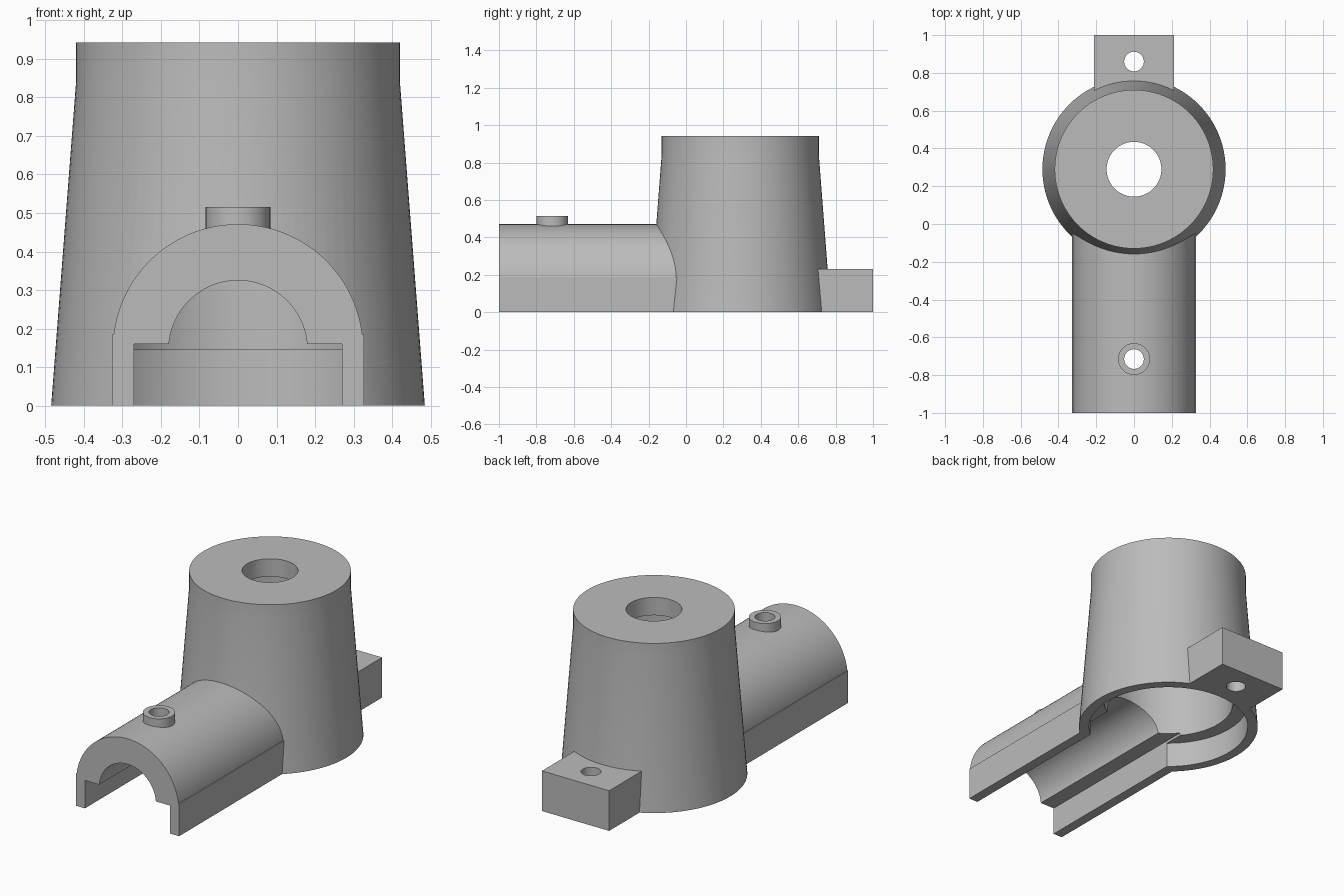
import bpy, bmesh, math

if "Cube" in bpy.data.objects:
    bpy.data.objects.remove(bpy.data.objects["Cube"])

TOWER_Y = 0.29
grey = bpy.data.materials.new("plain_grey")
grey.diffuse_color = (0.5, 0.5, 0.5, 1)
grey.use_nodes = True
grey.node_tree.nodes["Principled BSDF"].inputs["Base Color"].default_value = grey.diffuse_color


def add_object(name, bm):
    bmesh.ops.recalc_face_normals(bm, faces=bm.faces)
    me = bpy.data.meshes.new(name)
    bm.to_mesh(me)
    bm.free()
    ob = bpy.data.objects.new(name, me)
    bpy.context.collection.objects.link(ob)
    me.materials.append(grey)
    return ob


def lathe(name, profile, y, n=96):
    """Closed solid turned about a vertical axis from (radius, z) points."""
    bm = bmesh.new()
    rings = [[bm.verts.new((r * math.cos(2 * math.pi * i / n),
                            y + r * math.sin(2 * math.pi * i / n), z))
              for i in range(n)] for r, z in profile]
    for a, b in zip(rings, rings[1:]):
        for i in range(n):
            j = (i + 1) % n
            bm.faces.new((a[i], a[j], b[j], b[i]))
    bm.faces.new(rings[0])
    bm.faces.new(rings[-1])
    return add_object(name, bm)


def extrude_y(name, outline, y0, y1):
    """Closed solid from an (x, z) outline pushed along y."""
    bm = bmesh.new()
    a = [bm.verts.new((x, y0, z)) for x, z in outline]
    b = [bm.verts.new((x, y1, z)) for x, z in outline]
    bm.faces.new(a)
    bm.faces.new(b)
    for i in range(len(a)):
        j = (i + 1) % len(a)
        bm.faces.new((a[i], a[j], b[j], b[i]))
    return add_object(name, bm)


def arch(half_w, z_side, r, zc, n=64):
    """Upright sides of half width half_w, topped by a round arch."""
    a0 = math.asin((z_side - zc) / r)
    arc = [(r * math.cos(t), zc + r * math.sin(t))
           for t in (a0 + (math.pi - 2 * a0) * i / n for i in range(n + 1))]
    return [(-half_w, z_side), (-half_w, 0), (half_w, 0), (half_w, z_side)] + arc


def combine(target, tool, operation):
    mod = target.modifiers.new(operation.lower(), 'BOOLEAN')
    mod.operation, mod.object, mod.solver = operation, tool, 'EXACT'
    bpy.context.view_layer.objects.active = target
    bpy.ops.object.modifier_apply(modifier=mod.name)
    bpy.data.objects.remove(tool)


# tapered tower with a short straight collar
housing = lathe("housing", [(0.485, 0), (0.42, 0.845), (0.42, 0.942)], TOWER_Y)

# arched front channel, rear lug and small oil boss
solids = [
    extrude_y("channel", arch(0.327, 0.185, 0.325, 0.146), -1, 0.1),
    extrude_y("rear_lug", [(-0.213, 0), (0.213, 0), (0.213, 0.23), (-0.213, 0.23)], 0.6, 1),
    lathe("boss", [(0.084, 0.4), (0.084, 0.515)], -0.715, 48),
]
for s in solids:
    combine(housing, s, 'UNION')

# stepped bore of the tower, top hole, channel hollow and drilled holes
cutters = [
    lathe("tower_bore", [(0.43, -0.1), (0.43, 0.145), (0.35, 0.145),
                         (0.35, 0.84), (0.145, 0.84), (0.145, 1.1)], TOWER_Y),
    extrude_y("slot", [(-0.27, -0.1), (0.27, -0.1), (0.27, 0.16), (-0.27, 0.16)], -1.1, 0.1),
    extrude_y("shaft_hollow", arch(0.179, 0.159, 0.18, 0.145), -1.1, 0.15),
    lathe("boss_hole", [(0.052, 0.2), (0.052, 0.7)], -0.715, 48),
    lathe("lug_hole", [(0.052, -0.1), (0.052, 0.4)], 0.86, 48),
]
for c in cutters:
    combine(housing, c, 'DIFFERENCE')

# smooth the round walls, keep the machined edges crisp
bpy.ops.object.select_all(action='DESELECT')
housing.select_set(True)
bpy.context.view_layer.objects.active = housing
bpy.ops.object.shade_smooth_by_angle(angle=math.radians(30))
